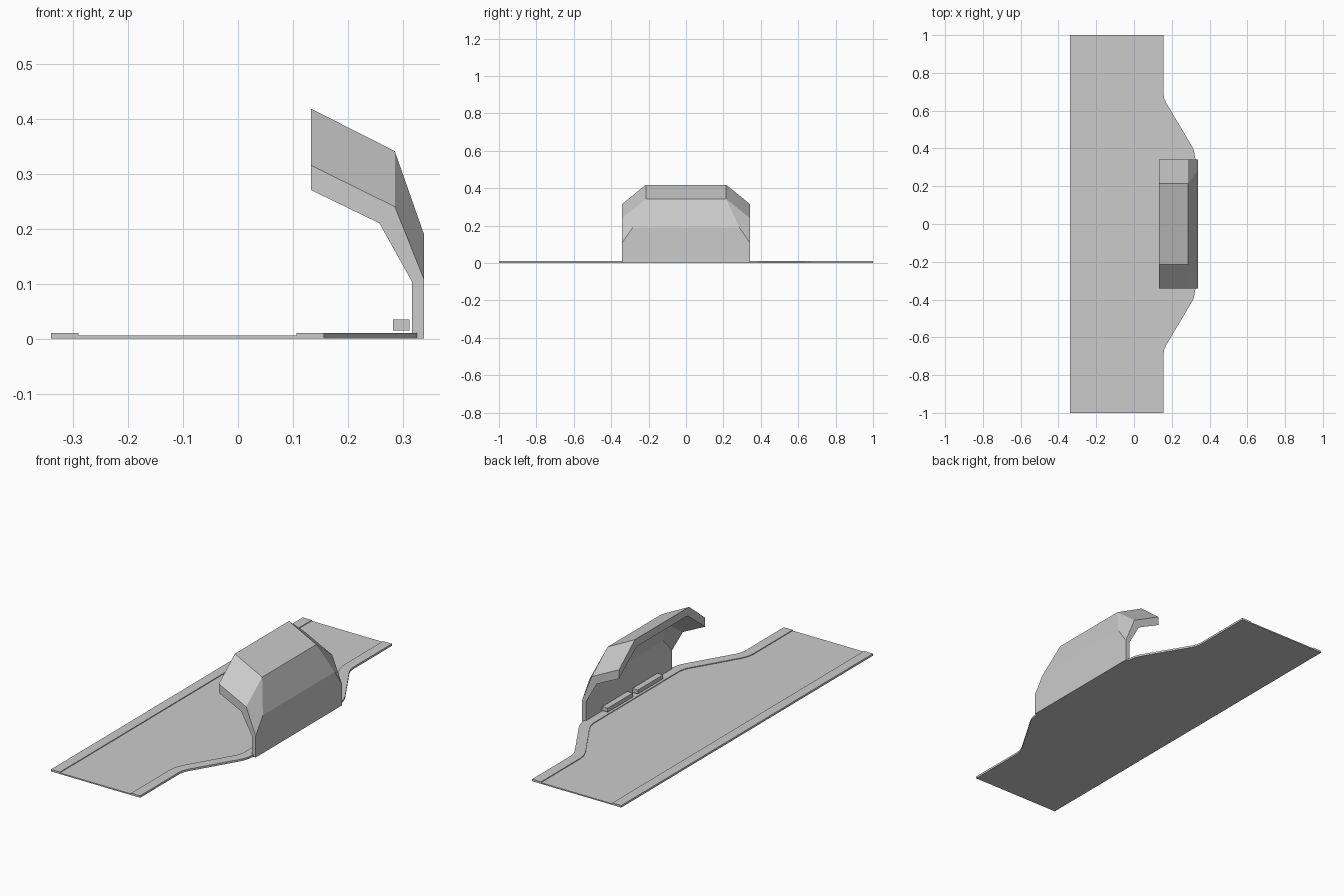
import bpy, bmesh
from mathutils import Vector

if "Cube" in bpy.data.objects:
    bpy.data.objects.remove(bpy.data.objects["Cube"])


def make_object(name, verts, faces):
    mesh = bpy.data.meshes.new(name)
    bm = bmesh.new()
    vs = [bm.verts.new(v) for v in verts]
    for f in faces:
        bm.faces.new([vs[i] for i in f])
    bmesh.ops.recalc_face_normals(bm, faces=bm.faces)
    bm.to_mesh(mesh)
    bm.free()
    obj = bpy.data.objects.new(name, mesh)
    bpy.context.collection.objects.link(obj)
    return obj


def strip(name, left, right, z0, z1):
    """Flat slab between two matching plan-view polylines."""
    verts, faces = [], []
    for a, b in zip(left, right):
        verts += [(a[0], a[1], z0), (b[0], b[1], z0), (b[0], b[1], z1), (a[0], a[1], z1)]
    n = len(left)
    for i in range(n - 1):
        for k in range(4):
            p, q = i * 4 + k, i * 4 + (k + 1) % 4
            faces.append((p, q, q + 4, p + 4))
    faces += [(3, 2, 1, 0), tuple(range(4 * n - 4, 4 * n))]
    return make_object(name, verts, faces)


# Plan of the kerb's outer edge, bulging out behind the shelter
half = [(.156, 1), (.156, .69), (.160, .665), (.171, .64),
        (.308, .41), (.318, .385), (.325, .345)]
outer = [Vector(p) for p in half] + [Vector((x, -y)) for x, y in reversed(half)]

# Inner edge: mitred offset of the outer edge
W = .05
inner = []
for i, p in enumerate(outer):
    a = (p - outer[i - 1]).normalized() if i else Vector((0, -1))
    b = (outer[i + 1] - p).normalized() if i < len(outer) - 1 else Vector((0, -1))
    na, nb = Vector((a.y, -a.x)), Vector((b.y, -b.x))
    m = (na + nb).normalized()
    inner.append(p + m * (W / m.dot(na)))

strip("bay_kerb", inner, outer, 0, .01)
strip("road_surface", [(-.29, p.y) for p in inner], inner, 0, .006)
strip("straight_kerb", [(-.34, 1), (-.34, -1)], [(-.29, 1), (-.29, -1)], 0, .01)

# Shelter: each row is (x, end z, middle z, middle half-width), floor to roof lip
OUT = [(.338, 0, 0, .285), (.338, .108, .19, .285), (.285, .24, .341, .215), (.133, .315, .418, .215)]
INN = [(.316, 0, 0, .270), (.316, .104, .176, .270), (.257, .21, .308, .203), (.133, .27, .378, .203)]
END = .342
verts = []
for skin in (OUT, INN):
    for x, ze, zm, w in skin:
        verts += [(x, -END, ze), (x, -w, zm), (x, w, zm), (x, END, ze)]
faces = []
for s in (0, 16):
    for r in range(3):
        for c in range(3):
            i = s + r * 4 + c
            faces.append((i, i + 1, i + 5, i + 4))
for r in range(3):
    for c in (0, 3):
        i = r * 4 + c
        faces.append((i, i + 4, i + 20, i + 16))
for c in range(3):
    for i in (c, 12 + c):
        faces.append((i, i + 1, i + 17, i + 16))
make_object("shelter_shell", verts, faces)

# Two benches inside the shelter
for name, y0, y1 in (("front_bench", -.22, -.02), ("rear_bench", .02, .22)):
    strip(name, [(.282, y1), (.282, y0)], [(.312, y1), (.312, y0)], .015, .035)
